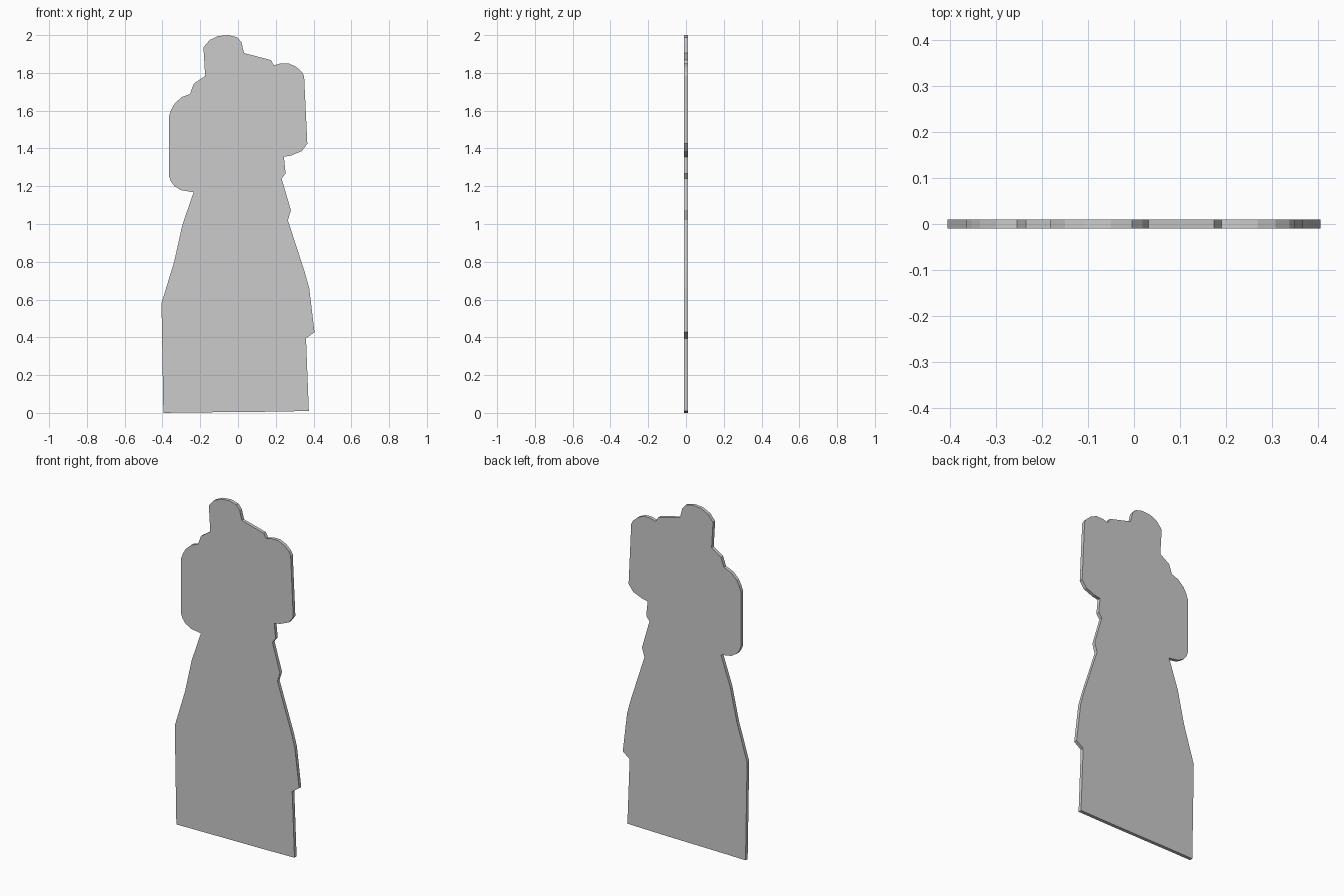
import bpy
import bmesh

THICKNESS = 0.02

# Silhouette as (x, z), counter-clockwise seen from the front
right_side = [
    (-0.395, 0.0), (-0.28, 0.002), (0.14, 0.006), (0.375, 0.01), (0.36, 0.395),
    (0.405, 0.427), (0.377, 0.66), (0.355, 0.74), (0.264, 1.02), (0.28, 1.073),
    (0.231, 1.24), (0.252, 1.268), (0.243, 1.356), (0.28, 1.362),
    (0.338, 1.386), (0.367, 1.425),
]
top_edge = [
    (0.35, 1.783), (0.338, 1.805), (0.307, 1.833), (0.268, 1.85),
    (0.227, 1.85), (0.19, 1.84), (0.174, 1.868), (0.032, 1.905),
    (0.018, 1.962), (-0.004, 1.988), (-0.05, 2.0), (-0.106, 1.995),
    (-0.15, 1.974), (-0.183, 1.935),
]
left_side = [
    (-0.174, 1.783), (-0.235, 1.742), (-0.254, 1.688), (-0.298, 1.672),
    (-0.335, 1.638), (-0.353, 1.606), (-0.364, 1.575), (-0.364, 1.25),
    (-0.355, 1.225), (-0.336, 1.2), (-0.3, 1.179), (-0.235, 1.168),
    (-0.295, 0.994), (-0.338, 0.8), (-0.405, 0.58),
]
outline = right_side + top_edge + left_side

# Flat cut-out panel: fill the outline, then extrude it through the thickness
bm = bmesh.new()
face = bm.faces.new([bm.verts.new((x, -THICKNESS / 2, z)) for x, z in outline])
extruded = bmesh.ops.extrude_face_region(bm, geom=[face], use_keep_orig=True)
back = [v for v in extruded["geom"] if isinstance(v, bmesh.types.BMVert)]
bmesh.ops.translate(bm, verts=back, vec=(0, THICKNESS, 0))
bmesh.ops.recalc_face_normals(bm, faces=bm.faces)

mesh = bpy.data.meshes.new("cutout_panel")
bm.to_mesh(mesh)
bm.free()
panel = bpy.data.objects.new("cutout_panel", mesh)
bpy.context.collection.objects.link(panel)
